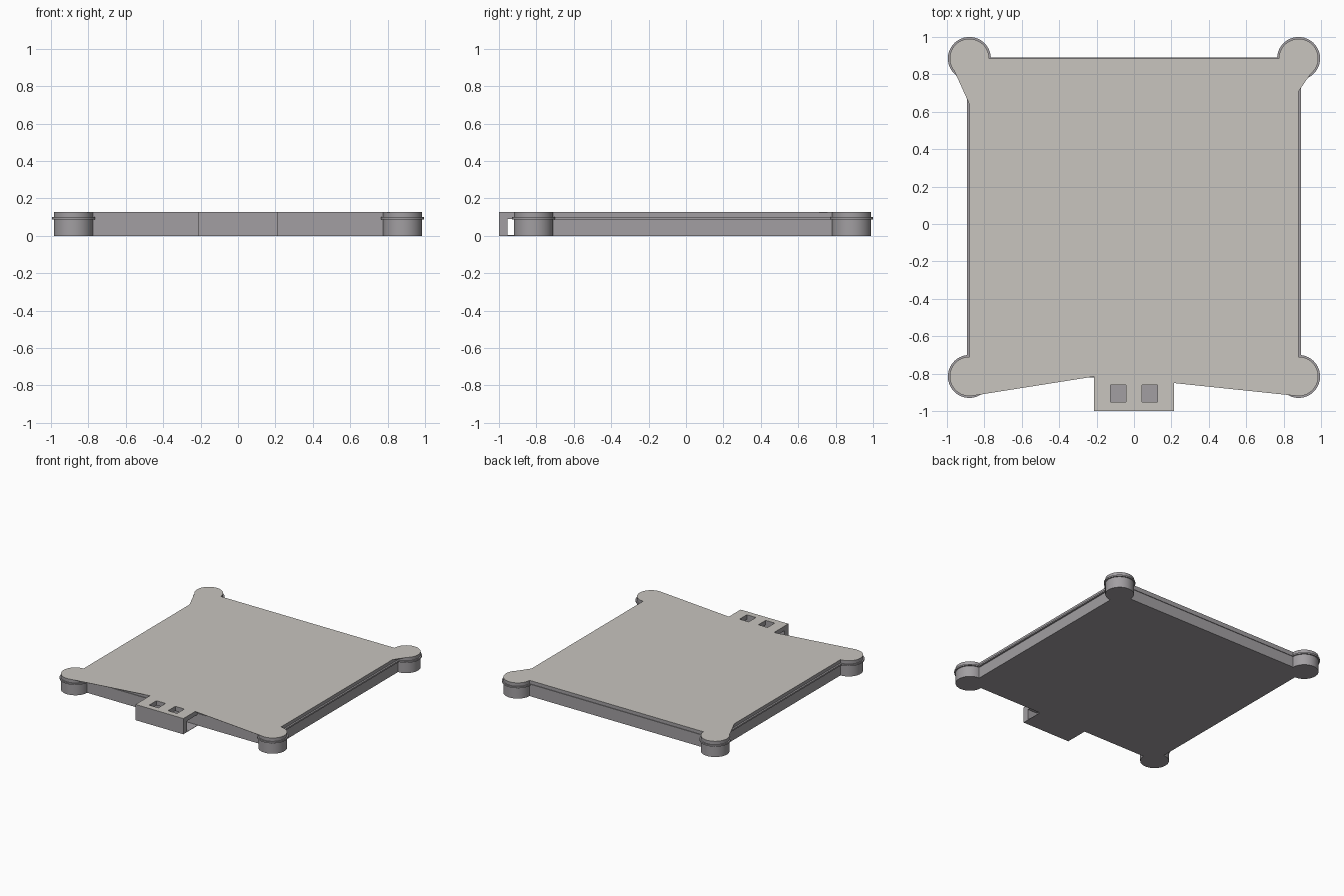
import bpy, bmesh, math
from mathutils import Vector

if "Cube" in bpy.data.objects:
    bpy.data.objects.remove(bpy.data.objects["Cube"])

TOP = 0.127
CX, BACK, FRONT = 0.88, 0.885, -0.815


def material(name, rgb):
    m = bpy.data.materials.new(name)
    m.diffuse_color = (*rgb, 1)
    m.use_nodes = True
    m.node_tree.nodes["Principled BSDF"].inputs["Base Color"].default_value = m.diffuse_color
    return m


grey = material("mid grey", (0.36, 0.345, 0.36))
light = material("warm light grey", (0.58, 0.555, 0.52))


def finish(name, bm, smooth=False):
    """Make the object; upward faces at the top height get the light colour."""
    bmesh.ops.recalc_face_normals(bm, faces=bm.faces[:])
    for f in bm.faces:
        f.smooth = smooth
        up = f.normal.z > 0.9 and f.calc_center_median().z > TOP - 0.001
        f.material_index = 1 if up else 0
    me = bpy.data.meshes.new(name)
    bm.to_mesh(me)
    bm.free()
    me.materials.append(grey)
    me.materials.append(light)
    if smooth:
        me.set_sharp_from_angle(angle=math.radians(30))
    ob = bpy.data.objects.new(name, me)
    bpy.context.collection.objects.link(ob)
    return ob


def outline(r, side, end, n=28):
    """Rectangle with a round lobe on each corner, counter-clockwise."""
    pts = []
    corners = [(CX, BACK, side, end), (-CX, BACK, end, side),
               (-CX, FRONT, side, end), (CX, FRONT, end, side)]
    for k, (x, y, d0, d1) in enumerate(corners):
        a0 = -math.acos(d0 / r)
        a1 = math.pi - math.asin(d1 / r)
        for i in range(n + 1):
            a = a0 + (a1 - a0) * i / n + k * math.pi / 2
            pts.append((x + r * math.cos(a), y + r * math.sin(a)))
    return pts


def extrude_faces(bm, faces, dz):
    geo = bmesh.ops.extrude_face_region(bm, geom=faces)["geom"]
    bmesh.ops.translate(bm, vec=Vector((0, 0, dz)),
                        verts=[g for g in geo if isinstance(g, bmesh.types.BMVert)])


# main plate with a protruding rim
wall, rim = (0.105, 0.0, 0.0), (0.115, 0.014, 0.005)
levels = [(0, wall), (0.088, wall), (0.088, rim), (0.1, rim), (0.1, wall), (TOP, wall)]
bm = bmesh.new()
rings = [[bm.verts.new((x, y, z)) for x, y in outline(*s)] for z, s in levels]
for a, b in zip(rings, rings[1:]):
    for i in range(len(a)):
        j = (i + 1) % len(a)
        bm.faces.new((a[i], a[j], b[j], b[i]))
bm.faces.new(rings[0][::-1])
bm.faces.new(rings[-1])
finish("plate", bm, True)

# thin overhanging webs on the top surface
webs = {
    "front_left_web": [(-0.86, -0.918), (-0.21, FRONT), (-0.78, FRONT)],
    "front_right_web": [(0.86, -0.918), (0.78, FRONT), (0.21, FRONT), (0.21, -0.85)],
    "back_left_web": [(-0.96, 0.817), (-CX, 0.64), (-CX, 0.79)],
    "back_right_web": [(0.945, 0.803), (CX, 0.79), (CX, 0.71)],
}
for name, pts in webs.items():
    bm = bmesh.new()
    f = bm.faces.new([bm.verts.new((x, y, TOP - 0.002)) for x, y in pts])
    extrude_faces(bm, [f], 0.002)
    finish(name, bm)

# connector roof with two square slots
xs = [-0.213, -0.125, -0.043, 0.043, 0.125, 0.213]
ys = [-1.0, -0.953, -0.86, FRONT]
bm = bmesh.new()
grid = [[bm.verts.new((x, y, 0.09)) for y in ys] for x in xs]
cells = [bm.faces.new((grid[i][j], grid[i + 1][j], grid[i + 1][j + 1], grid[i][j + 1]))
         for i in range(5) for j in range(3) if not (j == 1 and i in (1, 3))]
extrude_faces(bm, cells, TOP - 0.09)
finish("connector_roof", bm)

# connector front wall and floor, leaving a sideways tunnel
for name, y0, y1, h in [("connector_front", -1.0, -0.953, 0.09),
                        ("connector_floor", -0.953, FRONT, 0.003)]:
    bm = bmesh.new()
    f = bm.faces.new([bm.verts.new((x, y, 0)) for x, y in
                      [(-0.213, y0), (0.213, y0), (0.213, y1), (-0.213, y1)]])
    extrude_faces(bm, [f], h)
    finish(name, bm)
